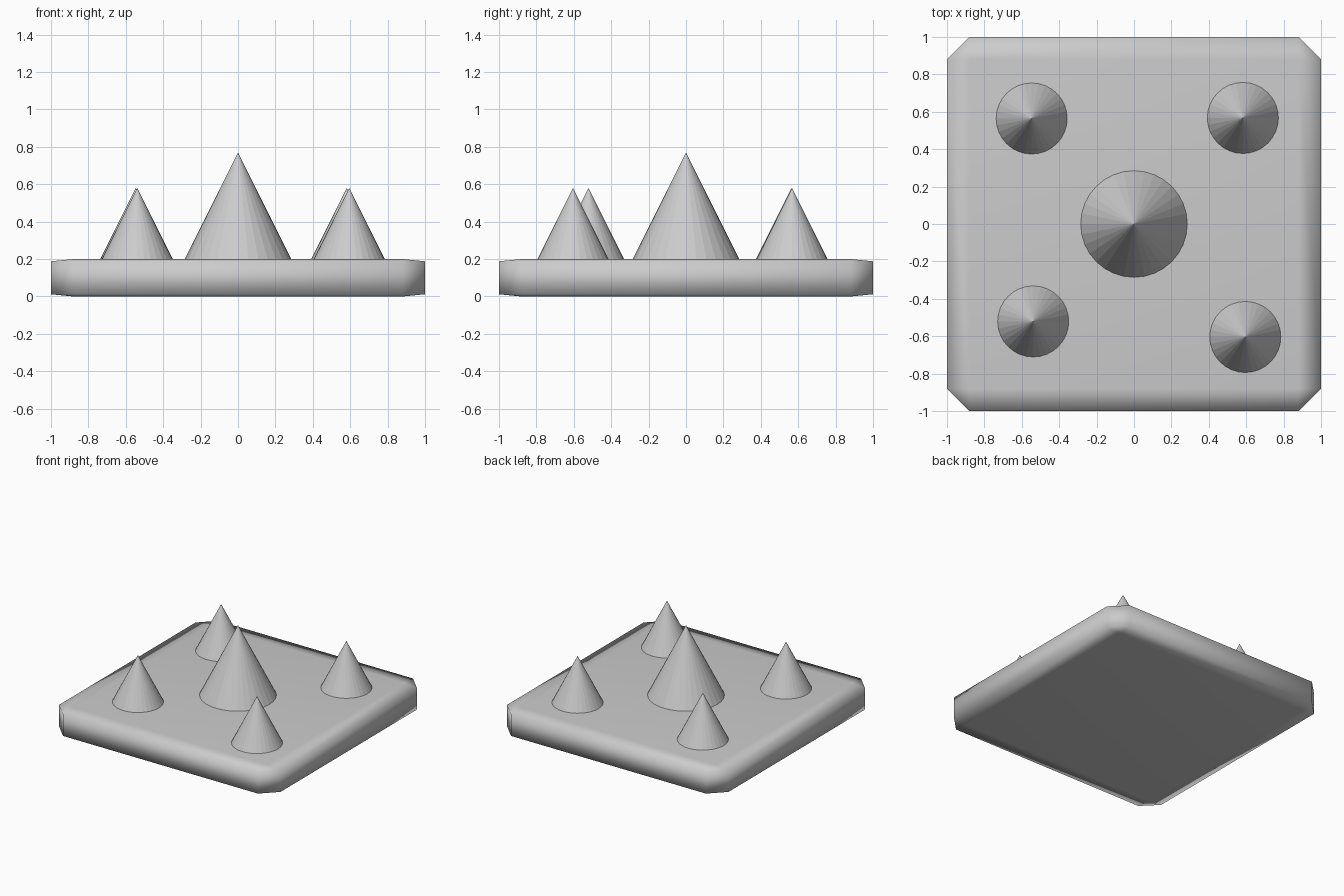
import bpy

if "Cube" in bpy.data.objects:
    bpy.data.objects.remove(bpy.data.objects["Cube"])

# Base slab: bevelled cube flattened in z, so the bevel is wide on top and thin at the sides
bpy.ops.mesh.primitive_cube_add(size=2)
base = bpy.context.object
base.name = "base_slab"
bevel = base.modifiers.new("corner_bevel", 'BEVEL')
bevel.width = 0.12
bevel.segments = 1
bpy.ops.object.modifier_apply(modifier=bevel.name)
base.scale = (1, 1, 0.1)
base.location = (0, 0, 0.1)
bpy.ops.object.transform_apply(location=True, rotation=False, scale=True)
bpy.ops.object.shade_smooth()


def spike(name, x, y, radius, tip):
    """Flat-shaded cone, twice as tall as its radius, sunk slightly into the slab."""
    height = 2 * radius
    bpy.ops.mesh.primitive_cone_add(vertices=32, radius1=radius, radius2=0, depth=height,
                                    location=(x, y, tip - height / 2))
    bpy.context.object.name = name


# Large centre spike
spike("centre_spike", 0, 0, 0.3, 0.77)

# Four smaller spikes, placed slightly irregularly
for name, x, y in (("back_left", -0.547, 0.564), ("front_left", -0.539, -0.521),
                   ("back_right", 0.582, 0.567), ("front_right", 0.595, -0.604)):
    spike(name + "_spike", x, y, 0.2, 0.58)
